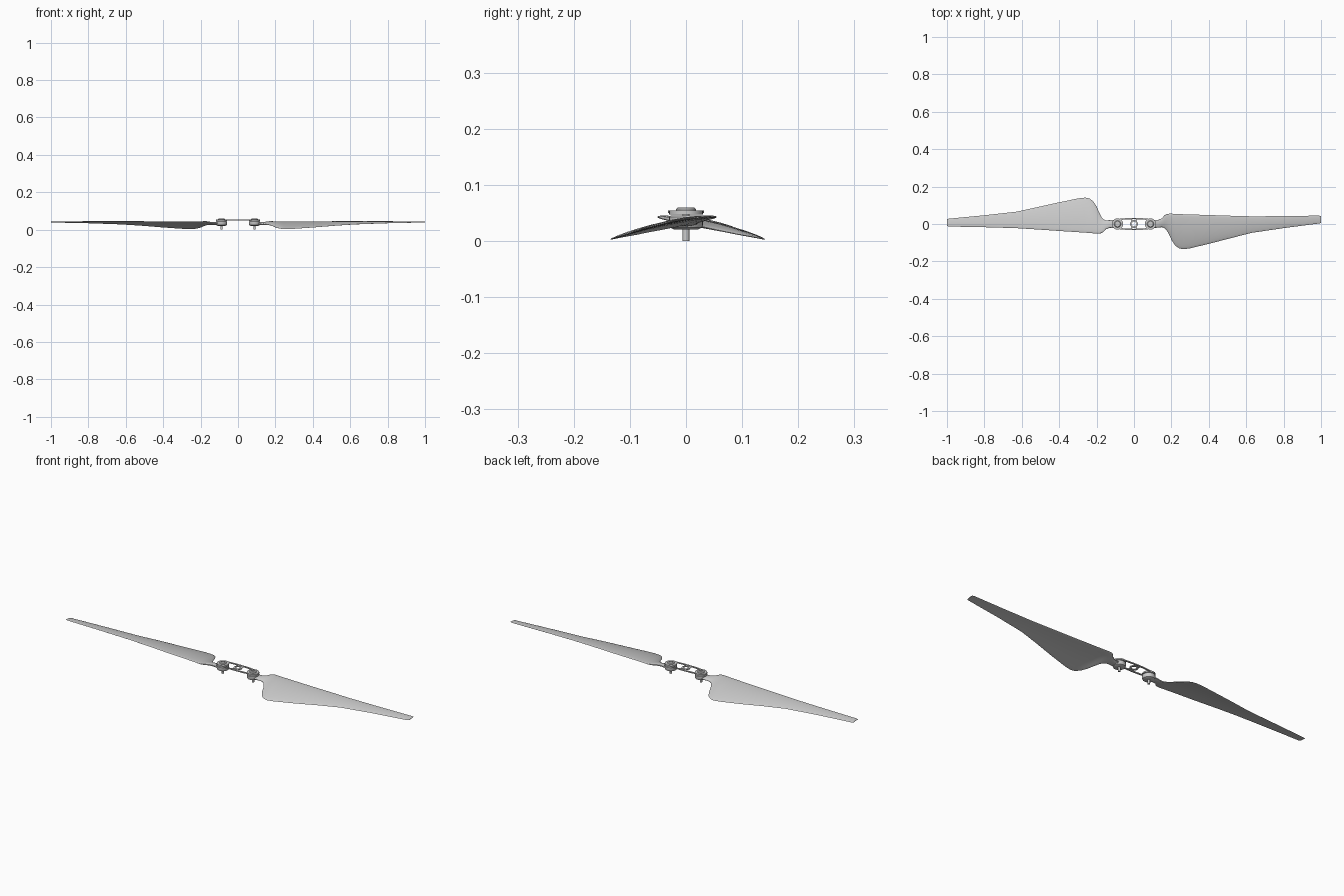
import bpy, bmesh, math
from mathutils import Matrix, Vector

if "Cube" in bpy.data.objects:
    bpy.data.objects.remove(bpy.data.objects["Cube"])

PIVOT = 0.088


def finish(name, bm, angle=35):
    bmesh.ops.recalc_face_normals(bm, faces=bm.faces)
    me = bpy.data.meshes.new(name)
    bm.to_mesh(me)
    bm.free()
    ob = bpy.data.objects.new(name, me)
    bpy.context.collection.objects.link(ob)
    bpy.ops.object.select_all(action='DESELECT')
    ob.select_set(True)
    bpy.context.view_layer.objects.active = ob
    bpy.ops.object.shade_smooth_by_angle(angle=math.radians(angle))
    return ob


def loft(name, loops, closed=False):
    """Skin a list of point loops; cap the ends unless the loft is closed."""
    bm = bmesh.new()
    rows = [[bm.verts.new(p) for p in loop] for loop in loops]
    n = len(rows[0])
    pairs = list(zip(rows, rows[1:])) + ([(rows[-1], rows[0])] if closed else [])
    for a, b in pairs:
        for i in range(n):
            j = (i + 1) % n
            bm.faces.new((a[i], a[j], b[j], b[i]))
    if not closed:
        bm.faces.new(rows[0])
        bm.faces.new(rows[-1])
    return finish(name, bm)


def lathe(name, profile, x=0.0, segs=32, closed=False):
    """Revolve (radius, z) points about a vertical axis at x."""
    loops = [[(x + r * math.cos(math.tau * i / segs), r * math.sin(math.tau * i / segs), z)
              for i in range(segs)] for r, z in profile]
    return loft(name, loops, closed)


def ring(name, ro, ri, z0, z1, x=0.0, segs=32):
    return lathe(name, [(ro, z0), (ro, z1), (ri, z1), (ri, z0)], x, segs, True)


# Blade stations: x, leading y, trailing y, leading z, trailing z, thickness, camber
STATIONS = [
    (0.100, 0.022, -0.022, 0.034, 0.032, 0.015, 0.000),
    (0.130, 0.022, -0.019, 0.036, 0.031, 0.014, 0.000),
    (0.150, 0.031, -0.017, 0.039, 0.029, 0.012, 0.001),
    (0.163, 0.046, -0.022, 0.042, 0.027, 0.011, 0.002),
    (0.175, 0.053, -0.034, 0.043, 0.024, 0.010, 0.003),
    (0.188, 0.055, -0.057, 0.043, 0.019, 0.009, 0.004),
    (0.203, 0.055, -0.090, 0.043, 0.012, 0.008, 0.006),
    (0.222, 0.054, -0.117, 0.043, 0.007, 0.008, 0.007),
    (0.243, 0.053, -0.131, 0.043, 0.004, 0.007, 0.007),
    (0.265, 0.052, -0.135, 0.043, 0.003, 0.007, 0.007),
    (0.300, 0.051, -0.130, 0.043, 0.005, 0.007, 0.007),
    (0.400, 0.048, -0.106, 0.043, 0.012, 0.006, 0.006),
    (0.520, 0.044, -0.075, 0.044, 0.022, 0.006, 0.004),
    (0.630, 0.041, -0.047, 0.044, 0.029, 0.005, 0.003),
    (0.800, 0.042, -0.022, 0.044, 0.035, 0.004, 0.002),
    (0.990, 0.045, 0.003, 0.044, 0.039, 0.003, 0.001),
    (1.000, 0.042, 0.006, 0.044, 0.040, 0.002, 0.001),
]


def section(x, yl, yt, zl, zt, thick, camber, n=12):
    pts = []
    for k in range(2 * n):
        a = math.pi * k / n
        t = (1 - math.cos(a)) / 2
        side = 1 if k < n else -1
        h = side * thick / 2 * abs(math.sin(a)) ** 0.7
        z = zl + (zt - zl) * t + camber * 4 * t * (1 - t) + h
        pts.append((x, yl + (yt - yl) * t, z))
    return pts


def make_blade(side):
    blade = loft(side + "_blade", [section(*s) for s in STATIONS])
    if side == "left":
        # half turn, then a slight fold about its own pivot
        p = Vector((-PIVOT, 0, 0))
        fold = Matrix.Translation(p) @ Matrix.Rotation(math.radians(-2), 4, 'Z') @ Matrix.Translation(-p)
        blade.data.transform(fold @ Matrix.Rotation(math.pi, 4, 'Z'))


for side, s in (("right", 1), ("left", -1)):
    x = s * PIVOT
    make_blade(side)
    # Round blade root that turns on the pivot
    lathe(side + "_blade_root", [(0.022, 0.021), (0.028, 0.024), (0.030, 0.028),
                                 (0.030, 0.043), (0.027, 0.046)], x)
    # End ring of the hub plate
    ring(side + "_plate_end", 0.030, 0.010, 0.0475, 0.055, x)
    # Pivot bolt with socket head
    lathe(side + "_pivot_bolt", [(0.006, 0.0), (0.006, 0.054), (0.018, 0.054), (0.018, 0.057),
                                 (0.015, 0.060), (0.007, 0.060), (0.007, 0.057)], x, 24)

# Bowed side rails of the hub plate
for label, s in (("back", 1), ("front", -1)):
    loops = []
    for i in range(17):
        u = -1 + i / 8
        x, y = u * PIVOT, 0.0325 - 0.006 * u * u
        loops.append([(x, s * y, 0.050), (x, s * y, 0.055),
                      (x, s * (y - 0.007), 0.055), (x, s * (y - 0.007), 0.050)])
    loft(label + "_rail", loops)

# Central mounting ring and the spokes that tie it to the rails
ring("centre_ring", 0.021, 0.013, 0.050, 0.055)
for i, deg in enumerate((60, 120, 240, 300)):
    bm = bmesh.new()
    a = math.radians(deg)
    bmesh.ops.create_cube(bm, size=1, matrix=Matrix.Rotation(a, 4, 'Z')
                          @ Matrix.Translation((0.0255, 0, 0.0525))
                          @ Matrix.Diagonal((0.013, 0.007, 0.005, 1)))
    finish("spoke_%d" % (i + 1), bm)
